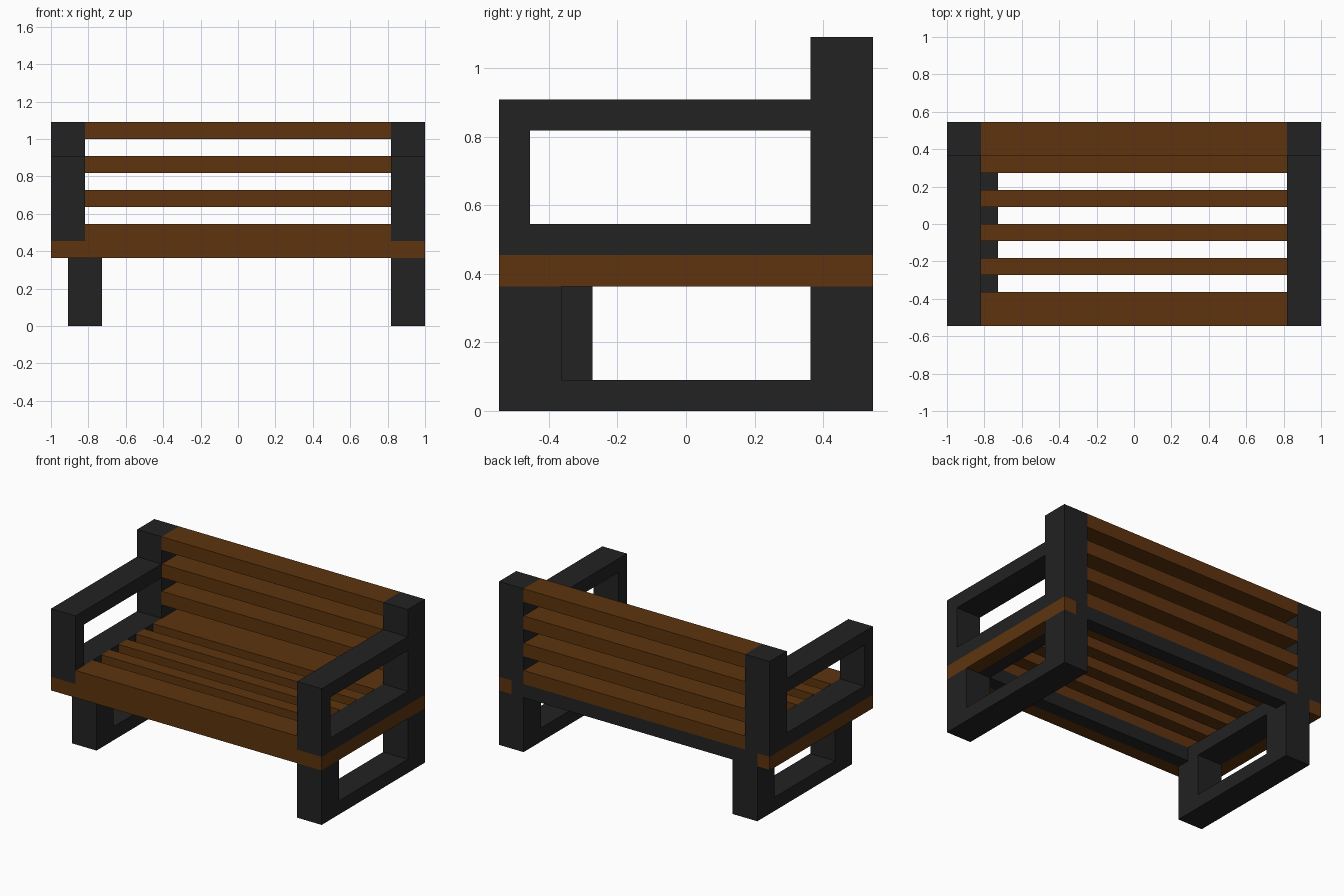
import bpy
import bmesh
from mathutils import Vector

cube = bpy.data.objects.get("Cube")
if cube:
    bpy.data.objects.remove(cube, do_unlink=True)

U = 2 / 22  # one grid unit: the bench is 22 x 12 x 12 units


def make_material(name, color):
    mat = bpy.data.materials.new(name)
    mat.use_nodes = True
    mat.diffuse_color = color
    mat.node_tree.nodes["Principled BSDF"].inputs["Base Color"].default_value = color
    return mat


WOOD = make_material("brown wood", (0.112, 0.034, 0.0045, 1))
METAL = make_material("dark metal", (0.016, 0.016, 0.016, 1))


def box(name, mat, x, y, z):
    """Box spanning the given (min, max) ranges in grid units."""
    bm = bmesh.new()
    bmesh.ops.create_cube(bm, size=1)
    size = Vector((x[1] - x[0], y[1] - y[0], z[1] - z[0])) * U
    centre = Vector((sum(x), sum(y), sum(z))) * U / 2
    bmesh.ops.scale(bm, vec=size, verts=bm.verts)
    bmesh.ops.translate(bm, vec=centre, verts=bm.verts)
    mesh = bpy.data.meshes.new(name)
    bm.to_mesh(mesh)
    bm.free()
    mesh.materials.append(mat)
    obj = bpy.data.objects.new(name, mesh)
    bpy.context.collection.objects.link(obj)
    return obj


# Leg loops: the right one sits inset, the left one flush with the side
for side, x, front, front_back in (("right", (-10, -8), -5, -3),
                                   ("left", (9, 11), -6, -4)):
    box(f"{side}_foot_rail", METAL, x, (front, 6), (0, 1))
    box(f"{side}_front_leg", METAL, x, (front, front_back), (1, 4))
    box(f"{side}_back_leg", METAL, x, (4, 6), (1, 4))

# Metal seat frame under the slats
box("right_frame_rail", METAL, (-10, -8), (-5, 6), (4, 5))
box("left_frame_rail", METAL, (9, 10), (-5, 6), (4, 5))
box("front_frame_rail", METAL, (-8, 9), (-5, -4), (4, 5))
box("back_frame_rail", METAL, (-8, 9), (5, 6), (4, 5))

# Wooden trim around the frame
box("front_trim", WOOD, (-11, 11), (-6, -5), (4, 5))
box("right_trim", WOOD, (-11, -10), (-5, 6), (4, 5))
box("left_trim", WOOD, (10, 11), (-5, 6), (4, 5))

# Armrest loops and back posts
for side, x in (("right", (-11, -9)), ("left", (9, 11))):
    box(f"{side}_arm_lower_rail", METAL, x, (-6, 4), (5, 6))
    box(f"{side}_arm_front_post", METAL, x, (-6, -5), (6, 9))
    box(f"{side}_armrest", METAL, x, (-6, 4), (9, 10))
    box(f"{side}_back_post", METAL, x, (4, 6), (5, 12))

# Seat slats, front to back
for i, y in enumerate(((-6, -4), (-3, -2), (-1, 0), (1, 2), (3, 4))):
    box(f"seat_slat_{i + 1}", WOOD, (-9, 9), y, (5, 6))

# Backrest slats, bottom to top
for i, z in enumerate((5, 7, 9, 11)):
    box(f"back_slat_{i + 1}", WOOD, (-9, 9), (4, 6), (z, z + 1))
